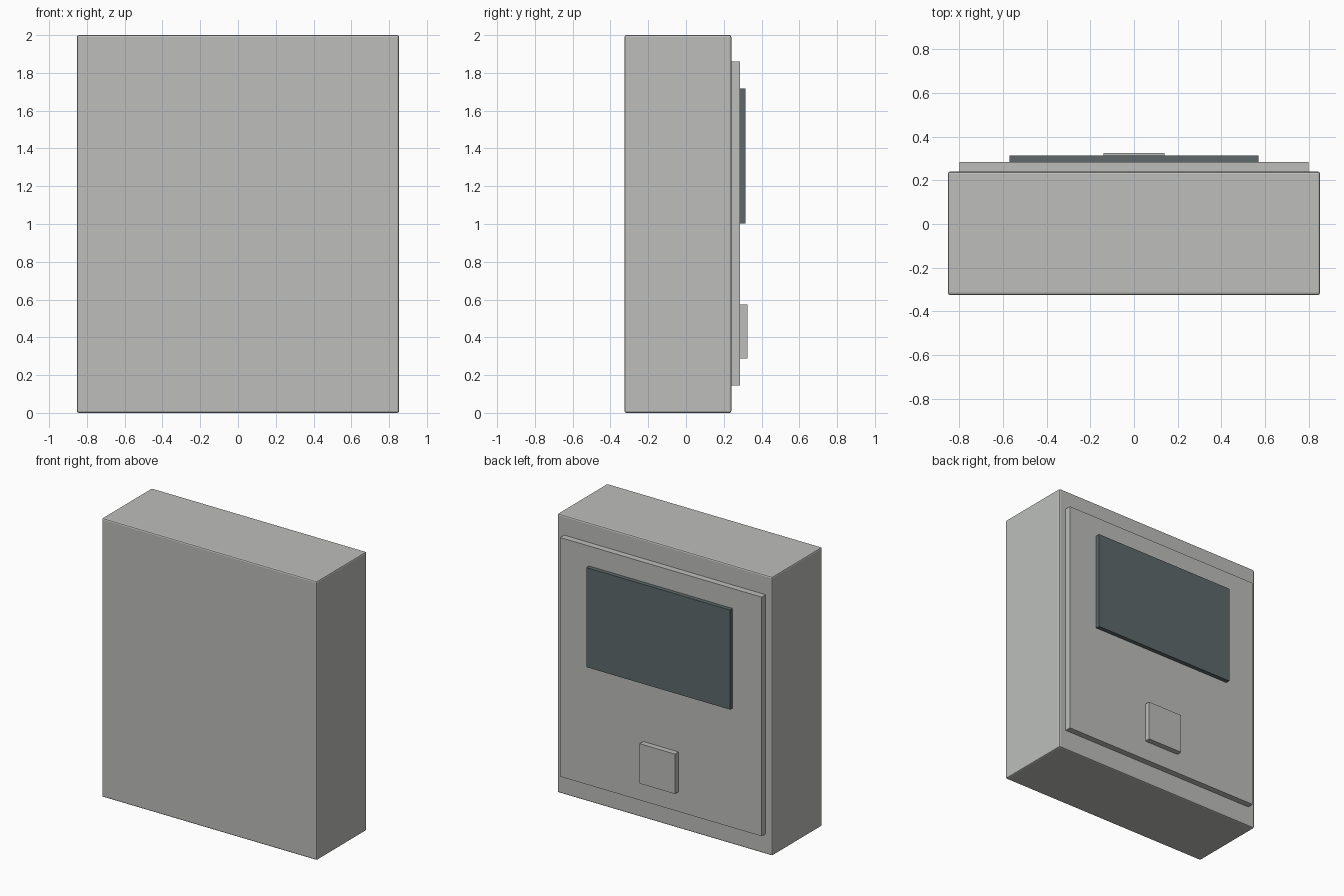
import bpy
import bmesh

cube = bpy.data.objects.get("Cube")
if cube:
    bpy.data.objects.remove(cube, do_unlink=True)


def make_material(name, rgb):
    mat = bpy.data.materials.new(name)
    mat.use_nodes = True
    mat.diffuse_color = (*rgb, 1)
    mat.node_tree.nodes["Principled BSDF"].inputs["Base Color"].default_value = (*rgb, 1)
    return mat


def make_box(name, x, y, z, mat):
    """Box spanning the (min, max) ranges x, y and z."""
    bm = bmesh.new()
    bmesh.ops.create_cube(bm, size=1)
    for v in bm.verts:
        v.co = [sum(r) / 2 + c * (r[1] - r[0]) for c, r in zip(v.co, (x, y, z))]
    mesh = bpy.data.meshes.new(name)
    bm.to_mesh(mesh)
    bm.free()
    mesh.materials.append(mat)
    obj = bpy.data.objects.new(name, mesh)
    bpy.context.collection.objects.link(obj)
    return obj


grey = make_material("warm grey", (0.51, 0.52, 0.50))
slate = make_material("dark slate", (0.112, 0.141, 0.147))

# Main cabinet with slightly softened edges
cabinet = make_box("cabinet", (-0.853, 0.853), (-0.325, 0.24), (0, 2), grey)
bevel = cabinet.modifiers.new("edge_bevel", "BEVEL")
bevel.width = 0.01
bevel.segments = 2

# Raised rear panel carrying the screen and the small square block
make_box("rear_panel", (-0.80, 0.80), (0.22, 0.285), (0.145, 1.86), grey)
make_box("screen", (-0.57, 0.57), (0.27, 0.315), (1.003, 1.717), slate)
make_box("square_block", (-0.14, 0.14), (0.27, 0.325), (0.287, 0.573), grey)
